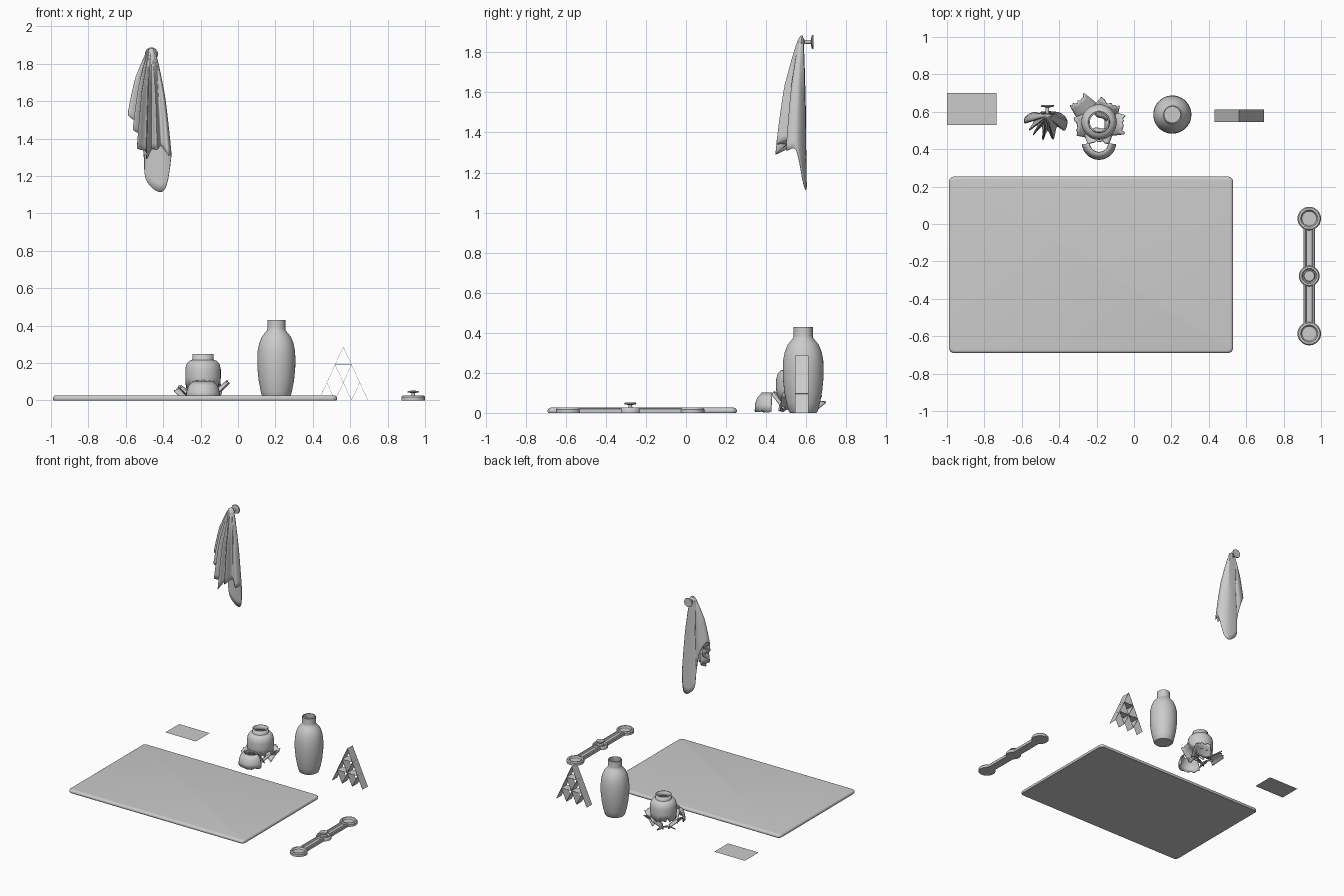
import bpy, bmesh, math, random
from mathutils import Vector, Matrix

if "Cube" in bpy.data.objects:
    bpy.data.objects.remove(bpy.data.objects["Cube"])

random.seed(4)


def make(name, verts, faces, loc=(0, 0, 0), rot=(0, 0, 0), smooth=None, thick=0.0):
    me = bpy.data.meshes.new(name)
    me.from_pydata([tuple(v) for v in verts], [], faces)
    bm = bmesh.new()
    bm.from_mesh(me)
    bmesh.ops.remove_doubles(bm, verts=bm.verts, dist=1e-5)
    bmesh.ops.recalc_face_normals(bm, faces=bm.faces)
    bm.to_mesh(me)
    bm.free()
    ob = bpy.data.objects.new(name, me)
    bpy.context.collection.objects.link(ob)
    ob.location, ob.rotation_euler = loc, rot
    if thick:
        m = ob.modifiers.new("wall", 'SOLIDIFY')
        m.thickness, m.offset = thick, 0
    if smooth:
        bpy.ops.object.select_all(action='DESELECT')
        ob.select_set(True)
        bpy.context.view_layer.objects.active = ob
        bpy.ops.object.shade_smooth_by_angle(angle=math.radians(smooth))
    return ob


def lathe(name, prof, loc, rot=(0, 0, 0), a0=0, a1=360, n=40, thick=0.0, jag=0.0):
    """Spin an (r, z) profile; jag roughens the first ring to look broken."""
    verts, faces, k = [], [], len(prof)
    for i in range(n + 1):
        a = math.radians(a0 + (a1 - a0) * i / n)
        j = random.uniform(-jag, jag) if i % n else 0
        for p, (r, z) in enumerate(prof):
            verts.append((r * math.cos(a), r * math.sin(a), z + (j if p == 0 else 0)))
    for i in range(n):
        for p in range(k - 1):
            q = i * k + p
            f = [q, q + k, q + k + 1, q + 1]
            if prof[p][0] == 0:
                f = [q, q + k + 1, q + 1]
            elif prof[p + 1][0] == 0:
                f = [q, q + k, q + 1]
            faces.append(f)
    return make(name, verts, faces, loc, rot, 35, thick)


# ---- large mat with rounded corners and softened top edge
mat_w, mat_d, cr = 0.76, 0.4725, 0.03
verts, faces = [], []
rings = [(0.004, 0), (0, 0.006), (0, 0.014), (0.004, 0.021), (0.010, 0.025), (0.017, 0.026)]
for inset, z in rings:
    for q, (sx, sy) in enumerate([(1, 1), (-1, 1), (-1, -1), (1, -1)]):
        for s in range(7):
            a = math.pi / 2 * (q + s / 6)
            r = cr - inset
            verts.append((sx * (mat_w - cr) + r * math.cos(a), sy * (mat_d - cr) + r * math.sin(a), z))
n = 28
for k in range(len(rings) - 1):
    faces += [[k * n + i, k * n + (i + 1) % n, (k + 1) * n + (i + 1) % n, (k + 1) * n + i] for i in range(n)]
faces += [list(range(n)), list(range((len(rings) - 1) * n, len(rings) * n))]
make("mat", verts, faces, (-0.23, -0.2185, 0), smooth=40)

# ---- flat sheet on the floor
make("paper_sheet", [(-1, .53, .001), (-.735, .53, .001), (-.735, .70, .001), (-1, .70, .001)], [[0, 1, 2, 3]])

# ---- whole vase
vase = [(0, 0.0), (.066, 0), (.072, .006), (.084, .05), (.095, .11), (.101, .17), (.102, .22), (.100, .265),
        (.092, .305), (.078, .34), (.060, .362), (.050, .374), (.048, .384), (.048, .43), (.042, .43),
        (.042, .378), (.070, .335), (.092, .265), (.094, .2), (.078, .06), (.062, .012), (0, .012)]
lathe("vase", vase, (.205, .585, 0))

# ---- broken vase: upper chunk and scattered shards
chunk = [(.088, .075), (.091, .12), (.091, .165), (.086, .19), (.072, .208), (.056, .213), (.053, .218), (.053, .247)]
lathe("broken_vase_top", chunk, (-.187, .545, 0), thick=.008, jag=.02)
lathe("broken_vase_base", [(.088, .008), (.087, .04), (.076, .075), (.052, .100)], (-.187, .435, 0),
      a0=185, a1=355, n=20, thick=.008, jag=.006)


def shard(name, half, length, loc, tilt, turn):
    """Curved piece of vase wall lying convex side up."""
    r, nu, nv = .1, 10, 5
    verts, faces = [], []
    for i in range(nu + 1):
        u = i / nu * 2 - 1
        lo, hi = random.uniform(.85, 1.1), random.uniform(.7, 1.0)
        for j in range(nv + 1):
            v = -lo + (lo + hi) * j / nv
            a = math.radians(half) * u * (1 - .18 * v)
            verts.append((r * math.sin(a), v * length / 2, r * (math.cos(a) - 1)))
    for i in range(nu):
        for j in range(nv):
            q = i * (nv + 1) + j
            faces.append([q, q + nv + 1, q + nv + 2, q + 1])
    ob = make(name, verts, faces, loc, smooth=35, thick=.008)
    ob.rotation_euler = (Matrix.Rotation(math.radians(turn), 3, 'Z') @
                         Matrix.Rotation(math.radians(tilt), 3, 'X')).to_euler()


# half angle, length, location, tilt, turn
for i, (h, l, loc, t, w) in enumerate([
        (36, .11, (-.27, .625, .045), 22, 40),
        (34, .09, (-.275, .525, .055), 38, 95),
        (36, .13, (-.105, .535, .065), 40, -95),
        (42, .10, (-.19, .475, .075), 42, 180),
        (40, .12, (-.15, .605, .065), 35, -25)]):
    shard(f"vase_shard_{i + 1}", h, l, loc, t, w)

# ---- house of cards
cx, step, lev = .563, .088, .0955
y0, y1 = .545, .612


def card(name, p, q):
    make(name, [(p[0], y0, p[1]), (q[0], y0, q[1]), (q[0], y1, q[1]), (p[0], y1, p[1])], [[0, 1, 2, 3]], thick=.0012)


for row in range(3):
    count, z = 3 - row, row * lev
    for c in range(count):
        x = cx + (c - (count - 1) / 2) * step
        card(f"card_left_{row}_{c}", (x - step / 2, z), (x, z + lev - .001))
        card(f"card_right_{row}_{c}", (x + step / 2, z), (x, z + lev - .001))
        if c < count - 1:
            card(f"card_flat_{row}_{c}", (x, z + lev), (x + step, z + lev))

# ---- three-ring rail with one knob
rx = .937
for nm, y, s in [("front", -.586, 1), ("back", .029, 1), ("middle", -.278, .88)]:
    prof = [(0, 0), (.063, 0), (.063, .018), (.057, .026), (.046, .026), (.039, .014), (0, .014)]
    lathe(f"rail_ring_{nm}", [(r * s, z) for r, z in prof], (rx, y, 0), n=32)
lathe("rail_knob", [(0, .012), (.028, .014), (.024, .024), (.010, .027), (.009, .040), (.029, .042), (.031, .046),
                    (.027, .051), (0, .052)], (rx, -.278, 0), n=32)
half = [(.032, 0), (.032, .019), (.027, .025), (.019, .025), (.014, .014)]
sec = half + [(-x, z) for x, z in reversed(half)]
for nm, a, b in [("front", -.542, -.322), ("back", -.234, -.015)]:
    m = len(sec)
    verts = [(rx + x, y, z) for y in (a, b) for x, z in sec]
    faces = [[i, (i + 1) % m, m + (i + 1) % m, m + i] for i in range(m)]
    make(f"rail_bar_{nm}", verts, faces + [list(range(m)), list(range(m, 2 * m))])

# ---- wall hook: disc, stem and rounded tip
lathe("wall_hook", [(0, 0), (.034, 0), (.035, .005), (.032, .010), (.010, .014), (.009, .045), (.024, .052),
                    (.028, .060), (.020, .070), (0, .073)], (-.463, .637, 1.852), (math.pi / 2, 0, 0), n=28)

# ---- hanging towel: hem points around the hook, splined into pleats
hem = [(-.535, .598, 1.46), (-.578, .575, 1.54), (-.585, .54, 1.52), (-.535, .55, 1.48), (-.562, .50, 1.45),
       (-.515, .53, 1.41), (-.540, .475, 1.35), (-.492, .52, 1.33), (-.488, .447, 1.29), (-.462, .50, 1.34),
       (-.432, .452, 1.34), (-.412, .52, 1.36), (-.372, .50, 1.31), (-.357, .55, 1.31), (-.382, .585, 1.15),
       (-.425, .600, 1.115), (-.492, .600, 1.18), (-.505, .590, 1.32)]
H = [Vector(p) for p in hem]
loop, sub = [], 5
for i in range(len(H)):
    a, b, c, d = (H[(i + k) % len(H)] for k in (-1, 0, 1, 2))
    for s in range(sub):
        t = s / sub
        loop.append(.5 * (2 * b + (c - a) * t + (2 * a - 5 * b + 4 * c - d) * t * t + (3 * b - a - 3 * c + d) * t ** 3))
top, rows, m = Vector((-.463, .580, 1.884)), 24, len(loop)
verts, faces = [], []
for k in range(rows + 1):
    t = (k / rows) ** 1.5
    f = t ** .5
    for p in loop:
        d = p - top
        # pleats fade in below the gathered top
        ang = math.atan2(d.y, d.x)
        rnd = Vector((.095 * math.cos(ang), min(.02, .095 * math.sin(ang))))
        g = min(1, t * 2.2)
        xy = Vector((d.x, d.y)) * g + rnd * (1 - g)
        verts.append((top.x + xy.x * f, min(.602, top.y + xy.y * f), top.z + d.z * t))
for k in range(rows):
    faces += [[k * m + i, k * m + (i + 1) % m, (k + 1) * m + (i + 1) % m, (k + 1) * m + i] for i in range(m)]
make("towel", verts, faces, smooth=60, thick=.003)
